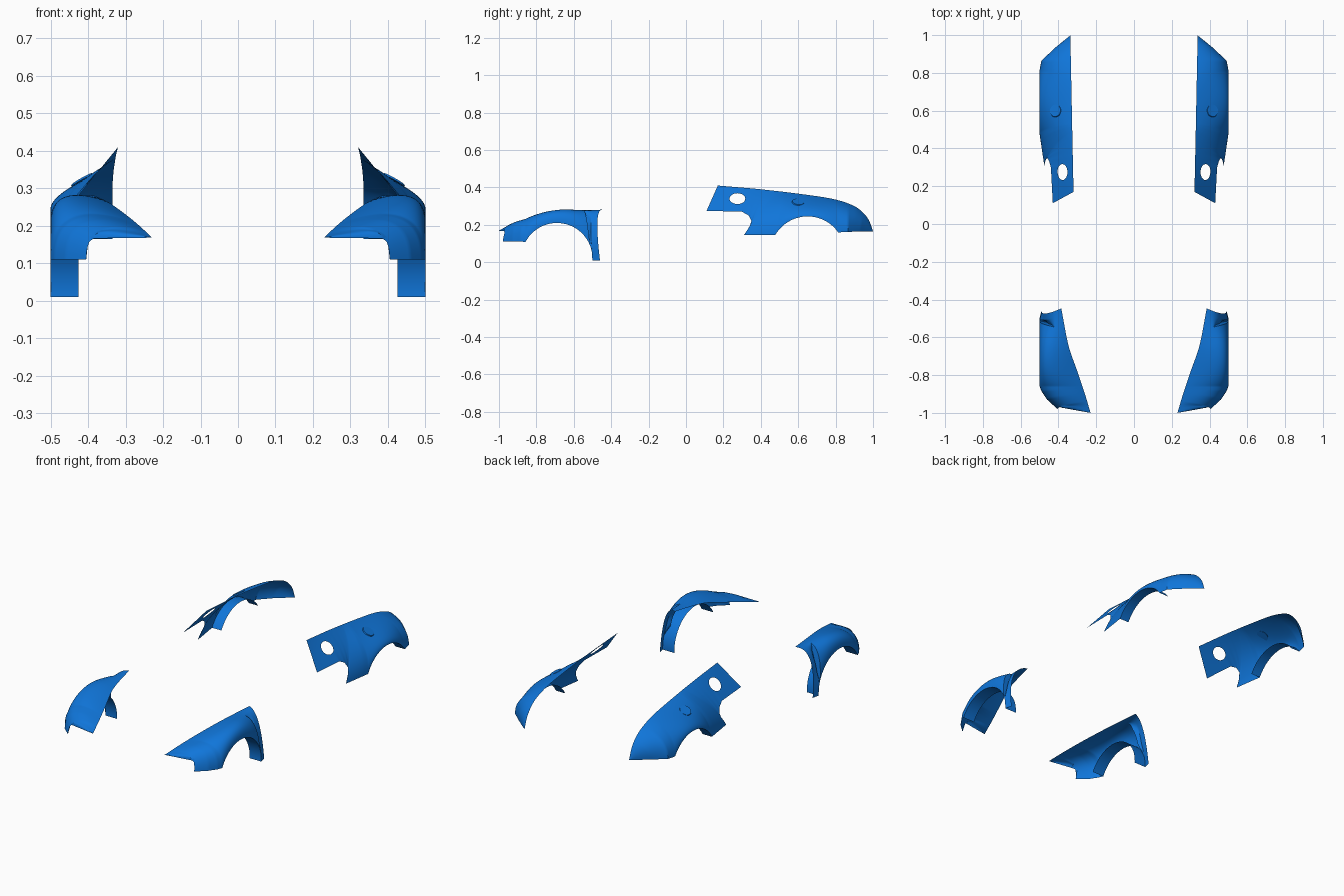
import bpy
import bmesh
from math import sin, cos, radians, hypot, ceil
from mathutils import Vector

cube = bpy.data.objects.get("Cube")
if cube:
    bpy.data.objects.remove(cube, do_unlink=True)

paint = bpy.data.materials.new("blue_paint")
paint.use_nodes = True
BLUE = (0.005, 0.18, 0.7, 1)
paint.diffuse_color = BLUE
paint.node_tree.nodes["Principled BSDF"].inputs["Base Color"].default_value = BLUE
ROWS = 22


def sample(keys, t):
    """Smooth interpolation of rows (t, a, b, ...) at t."""
    t = min(max(t, keys[0][0]), keys[-1][0])
    i = 0
    while i < len(keys) - 2 and t > keys[i + 1][0]:
        i += 1

    def slope(j, c):
        lo, hi = keys[max(j - 1, 0)], keys[min(j + 1, len(keys) - 1)]
        return (hi[c] - lo[c]) / (hi[0] - lo[0])

    a, b = keys[i], keys[i + 1]
    w = b[0] - a[0]
    s = (t - a[0]) / w
    out = []
    for c in range(1, len(a)):
        h = s * s * (3 - 2 * s)
        value = a[c] + (b[c] - a[c]) * h
        value += w * slope(i, c) * s * (1 - s) ** 2 - w * slope(i + 1, c) * s * s * (1 - s)
        out.append(value)
    return out


def arch(cy, cz, r, start, end, ty0, ty1, x=0.5, steps=24):
    """Lower edge stations around a wheel opening: x, y, z, matching top y."""
    rows = []
    for i in range(steps + 1):
        s = i / steps
        a = radians(start + (end - start) * s)
        rows.append((x, cy + r * cos(a), cz + r * sin(a), ty0 + (ty1 - ty0) * s))
    return rows


def refine(path, step=0.009):
    """Split long segments of the lower edge evenly."""
    rows = [path[0]]
    for a, b in zip(path, path[1:]):
        n = max(1, ceil(hypot(b[1] - a[1], b[2] - a[2], b[0] - a[0]) / step))
        rows += [tuple(p + (q - p) * k / n for p, q in zip(a, b)) for k in range(1, n + 1)]
    return rows


def section(u, m, l):
    """Curved cross-section from the top edge to the lower edge."""
    pts = []
    for k in range(ROWS + 1):
        t = k / ROWS
        pts.append(u * (1 - t) ** 2 + m * 2 * t * (1 - t) + l * t * t)
    return pts


def finish(bm, name, side):
    bmesh.ops.remove_doubles(bm, verts=bm.verts, dist=0.0003)
    for v in bm.verts:
        v.co.x *= side
    if side < 0:
        bmesh.ops.reverse_faces(bm, faces=bm.faces)
    mesh = bpy.data.meshes.new(name)
    bm.to_mesh(mesh)
    bm.free()
    mesh.materials.append(paint)
    obj = bpy.data.objects.new(name, mesh)
    bpy.context.collection.objects.link(obj)
    bpy.ops.object.select_all(action="DESELECT")
    obj.select_set(True)
    bpy.context.view_layer.objects.active = obj
    bpy.ops.object.shade_smooth_by_angle(angle=radians(35))
    return obj


def skin(columns):
    """Join neighbouring columns of points into a sheet."""
    bm = bmesh.new()
    grid = [[bm.verts.new(p) for p in col] for col in columns]
    for a, b in zip(grid, grid[1:]):
        for k in range(len(a) - 1):
            bm.faces.new((a[k], a[k + 1], b[k + 1], b[k]))
    return bm


def lip(edge, depth, name, side):
    """Flange turned inward along a wheel opening."""
    cols = [[Vector(p[:3]), Vector((p[0] - depth, p[1], p[2]))] for p in edge]
    finish(skin(cols), name, side)


def cut_oval(bm, cy, cz, ry, rz):
    """Open an oval hole and round its rim."""
    def dist(co):
        return hypot((co.y - cy) / ry, (co.z - cz) / rz)
    doomed = [f for f in bm.faces if dist(f.calc_center_median()) < 1]
    rim = {v for f in doomed for v in f.verts if any(g not in doomed for g in v.link_faces)}
    bmesh.ops.delete(bm, geom=doomed, context="FACES")
    for v in rim:
        d = dist(v.co)
        dz = (v.co.z - cz) * (1 / d - 1)
        v.co.y = cy + (v.co.y - cy) / d
        v.co.z += dz
        v.co.x -= dz * 0.8


# Rear panels: top edge rows are y, x, z
REAR_TOP = [(0.17, 0.32, 0.41), (0.4, 0.325, 0.39), (0.65, 0.33, 0.36), (0.8, 0.333, 0.335),
            (0.9, 0.335, 0.3), (0.95, 0.335, 0.262), (0.98, 0.335, 0.22), (1, 0.335, 0.165)]
rear_arch = arch(0.65, 0.045, 0.2, 150, 35, 0.53, 0.8)
rear_path = [(0.43, 0.11, 0.275, 0.17), (0.44, 0.3, 0.27, 0.31), (0.45, 0.335, 0.25, 0.36),
             (0.46, 0.35, 0.22, 0.41), (0.468, 0.338, 0.185, 0.45), (0.475, 0.31, 0.145, 0.49)]
rear_path += rear_arch + [(0.49, 0.865, 0.162, 0.87), (0.42, 0.93, 0.165, 0.95), (0.335, 1, 0.165, 1)]


def rear_columns():
    cols = []
    for x, y, z, ty in refine(rear_path):
        ux, uz = sample(REAR_TOP, ty)
        u, l = Vector((ux, ty, uz)), Vector((x, y, z))
        mid = (u + l) / 2
        corner = Vector((x, mid.y, min(0.29, z + (uz - z) * 0.75)))
        bulge = min(max((ty - 0.2) / 0.32, 0), 1)
        cols.append(section(u, mid.lerp(corner, bulge), l))
    return cols


# Front panels: top edge rows are y, x, z and crown height
FRONT_TOP = [(-1, 0.23, 0.168, 0.17), (-0.9, 0.26, 0.197, 0.262), (-0.78, 0.3, 0.23, 0.31),
             (-0.65, 0.345, 0.262, 0.325), (-0.447, 0.385, 0.281, 0.29)]
front_arch = arch(-0.69, 0.02, 0.19, 152, 22, -0.86, -0.555)
leg_arch = arch(-0.69, 0.02, 0.19, 22, -3, -0.555, -0.485, steps=8)
front_path = [(0.23, -1, 0.168, -1), (0.385, -0.972, 0.166, -0.97), (0.4, -0.963, 0.155, -0.96),
              (0.405, -0.98, 0.11, -0.94), (0.46, -0.93, 0.11, -0.9), (0.49, -0.885, 0.11, -0.875)]
leg_path = refine(leg_arch + [(0.49, -0.46, 0.01, -0.447)])


def front_column(row, sink=0, pull=0):
    x, y, z, ty = row
    ux, uz, crown = sample(FRONT_TOP, ty)
    m = Vector((x, (y + ty) / 2 - pull, crown))
    pts = section(Vector((ux, ty, uz)), m, Vector((x, y, z)))
    # the vent sinks the side between the crown and the leg
    for p in pts:
        low = min(max((p.z - 0.09) / 0.06, 0), 1)
        out = min(max((p.x - 0.42) / 0.05, 0), 1)
        p.x -= sink * low * out
    return pts


def front_columns():
    cols = [front_column(r) for r in refine(front_path + front_arch)]
    n = len(leg_path) - 1
    for i, row in enumerate(leg_path):
        s = i / n
        cols.append(front_column(row, 0.035 * (1 - s), 0.04 * s))
    return cols


for side, word in ((1, "left"), (-1, "right")):
    bm = skin(rear_columns())
    cut_oval(bm, 0.275, 0.34, 0.042, 0.029)
    finish(bm, word + "_rear_fender", side)
    lip(rear_arch, 0.06, word + "_rear_arch_lip", side)

    finish(skin(front_columns()), word + "_front_fender", side)
    lip(front_arch + leg_arch, 0.075, word + "_front_arch_lip", side)

    # Flush round cap on the shoulder
    bm = bmesh.new()
    bmesh.ops.create_cone(bm, cap_ends=True, segments=24, radius1=0.034, radius2=0.032, depth=0.005)
    turn = Vector((0.49, 0.1, 0.86)).to_track_quat("Z", "Y")
    for v in bm.verts:
        v.co = turn @ v.co + Vector((0.416, 0.6, 0.322))
    finish(bm, word + "_filler_cap", side)
